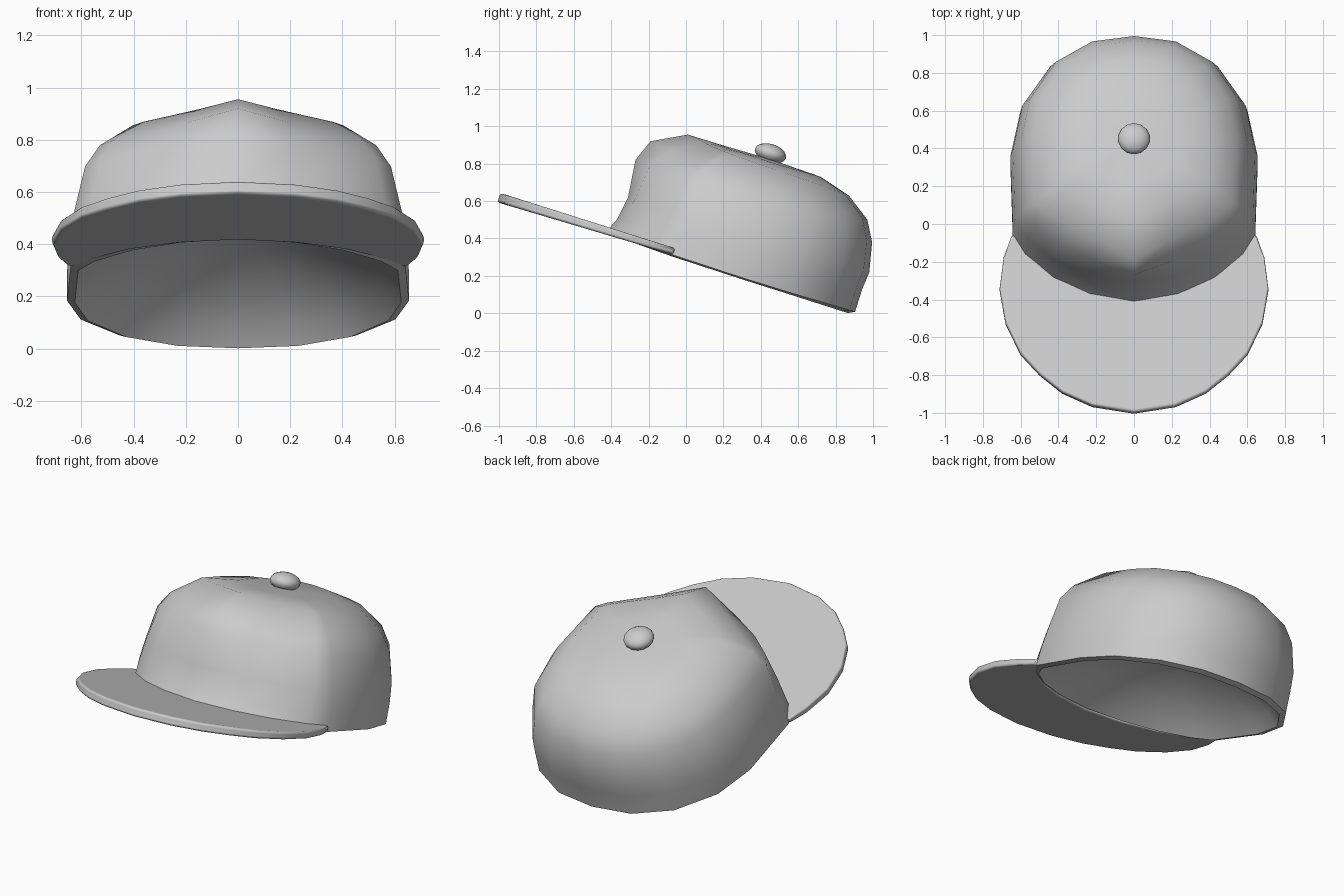
import bpy, bmesh, math
from mathutils import Matrix

if "Cube" in bpy.data.objects:
    bpy.data.objects.remove(bpy.data.objects["Cube"])

TILT = Matrix.Translation((0, 0.24, 0.23)) @ Matrix.Rotation(math.radians(-17.5), 4, 'X')

cloth = bpy.data.materials.new("light_grey_cloth")
cloth.diffuse_color = (0.6, 0.6, 0.6, 1)
cloth.use_nodes = True
cloth.node_tree.nodes["Principled BSDF"].inputs["Base Color"].default_value = cloth.diffuse_color


def finish(name, bm, angle):
    """Turn a bmesh in the cap's tilted frame into a smooth-shaded object."""
    bmesh.ops.recalc_face_normals(bm, faces=bm.faces)
    bm.transform(TILT)
    mesh = bpy.data.meshes.new(name)
    bm.to_mesh(mesh)
    bm.free()
    mesh.materials.append(cloth)
    obj = bpy.data.objects.new(name, mesh)
    bpy.context.collection.objects.link(obj)
    bpy.ops.object.select_all(action='DESELECT')
    obj.select_set(True)
    bpy.context.view_layer.objects.active = obj
    bpy.ops.object.shade_smooth_by_angle(angle=math.radians(angle))
    return obj


# Half outline of the crown, front to back:
# (sideways, forward on the round rim, forward on the pointed top)
HALF = [(0, 1, 1), (0.355, 0.94, 0.81), (0.65, 0.81, 0.66), (0.88, 0.62, 0.54),
        (0.98, 0.46, 0.46), (1, -0.13, -0.13), (0.92, -0.48, -0.48),
        (0.69, -0.785, -0.785), (0.37, -0.955, -0.955), (0, -1, -1)]
OUTLINE = HALF + [(-s, r, p) for s, r, p in HALF[-2:0:-1]]
SIDES = len(OUTLINE)


def ring(front, back, side, front_w, back_w, side_w, point=0.0):
    """Closed ring of points; point blends the front from round to a ridge."""
    pts = []
    for s, r, p in OUTLINE:
        c = r + (p - r) * point
        reach, end_w = (front, front_w) if c > 0 else (back, back_w)
        pts.append((side * s, -reach * c, side_w + (end_w - side_w) * c * c))
    return pts


# Crown: rings from the hollow underside, over the rim, to the top
RIM = ring(0.695, 0.700, 0.655, 0.005, -0.012, -0.02)
RINGS = [
    ring(0.24, 0.24, 0.23, 0.24, 0.24, 0.24),
    ring(0.47, 0.47, 0.44, 0.13, 0.13, 0.13),
    ring(0.60, 0.60, 0.565, 0.04, 0.04, 0.04),
    ring(0.665, 0.665, 0.625, -0.010, -0.03, -0.028),
    RIM,
    ring(0.663, 0.700, 0.655, 0.075, 0.115, 0.10),
    ring(0.642, 0.709, 0.642, 0.207, 0.212, 0.21),
    ring(0.664, 0.675, 0.598, 0.410, 0.370, 0.39, 0.5),
    ring(0.617, 0.615, 0.540, 0.529, 0.477, 0.475, 1),
    ring(0.437, 0.481, 0.410, 0.623, 0.571, 0.585, 1),
    ring(0.230, 0.308, 0.230, 0.624, 0.621, 0.615, 1),
]
bm = bmesh.new()
rows = [[bm.verts.new(p) for p in r] for r in RINGS]
for low, high in zip(rows, rows[1:]):
    for i in range(SIDES):
        j = (i + 1) % SIDES
        bm.faces.new((low[i], low[j], high[j], high[i]))
for row, height in ((rows[0], 0.28), (rows[-1], 0.63)):
    pole = bm.verts.new((0, 0.01, height))
    for i in range(SIDES):
        bm.faces.new((row[i], row[(i + 1) % SIDES], pole))
finish("crown", bm, 60)

# Brim: flat crescent between the crown rim and a rounded outer edge
EDGE = [(0, -1.3), (0.22, -1.264), (0.38, -1.19), (0.50, -1.09), (0.60, -0.978),
        (0.68, -0.807), (0.712, -0.618), (0.69, -0.44), (0.65, -0.325)]
outer = [(-x, y) for x, y in EDGE[:0:-1]] + EDGE
last = len(outer) - 1
front_rim = [RIM[i][:2] for i in range(-4, 5)]
inner = []
for i in range(last + 1):
    (ax, ay), (bx, by) = front_rim[i // 2], front_rim[(i + 1) // 2]
    inner.append(((ax + bx) * 0.485, (ay + by) * 0.485))
bm = bmesh.new()
layers = [[[bm.verts.new((x, y, base + slope * y)) for x, y in line]
           for line in (outer, inner)]
          for base, slope in ((-0.008, 0.016), (0.022, -0.001))]
(out_lo, in_lo), (out_hi, in_hi) = layers
for i in range(last):
    for a, b in ((out_hi, in_hi), (in_hi, in_lo), (in_lo, out_lo), (out_lo, out_hi)):
        bm.faces.new((a[i], a[i + 1], b[i + 1], b[i]))
for e in (0, last):
    bm.faces.new((out_lo[e], out_hi[e], in_hi[e], in_lo[e]))
brim = finish("brim", bm, 40)
bevel = brim.modifiers.new("rounded_edge", 'BEVEL')
bevel.width = 0.014
bevel.segments = 3
bevel.limit_method = 'ANGLE'
bevel.angle_limit = math.radians(50)
bevel.harden_normals = True

# Button on top of the crown
bm = bmesh.new()
bmesh.ops.create_uvsphere(
    bm, u_segments=14, v_segments=10, radius=1,
    matrix=Matrix.Translation((0, 0.014, 0.66)) @ Matrix.Diagonal((0.086, 0.086, 0.05, 1)))
finish("button", bm, 60)
